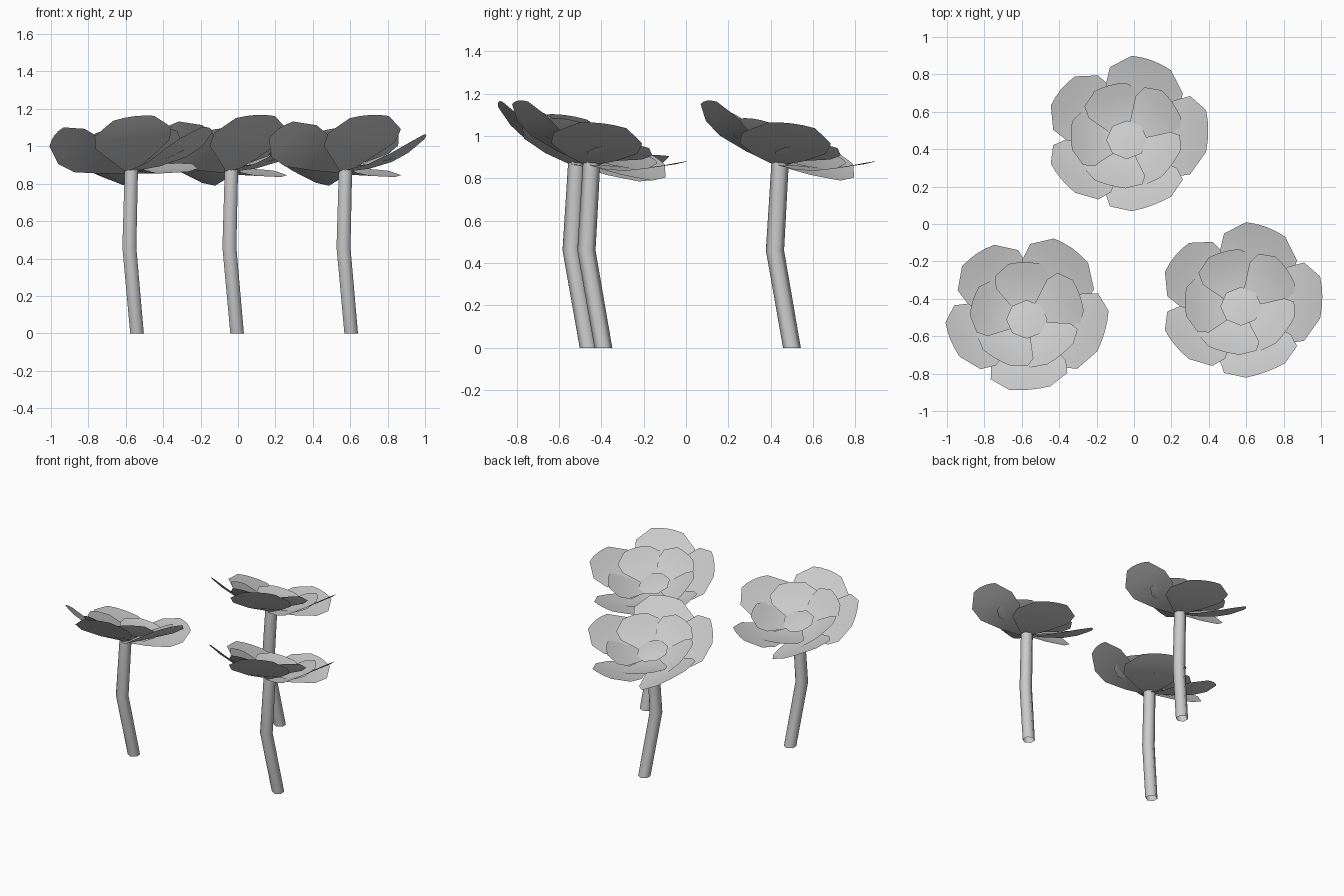
import bpy, math
from mathutils import Vector, Matrix

if "Cube" in bpy.data.objects:
    bpy.data.objects.remove(bpy.data.objects["Cube"])

TILT = math.radians(20.5)


def make_object(name, verts, faces, angle=50):
    me = bpy.data.meshes.new(name)
    me.from_pydata([tuple(v) for v in verts], [], faces)
    me.update()
    ob = bpy.data.objects.new(name, me)
    bpy.context.collection.objects.link(ob)
    bpy.ops.object.select_all(action='DESELECT')
    ob.select_set(True)
    bpy.context.view_layer.objects.active = ob
    bpy.ops.object.shade_smooth_by_angle(angle=math.radians(angle))
    return ob


def petal_ring(name, head, phase, scale, wide, lift, twist):
    # five overlapping petals, each twisted slightly so one edge tucks under its neighbour;
    # petals on the right-hand side stand up a little more
    rows = [(0.0, 0.03), (0.13, 0.11), (0.25, 0.2), (0.35, 0.205), (0.435, 0.11)]
    cols = (-1, -0.5, 0, 0.5, 1)
    verts, faces = [], []
    for k in range(5):
        ang = math.radians(phase + 72 * k)
        side = max(0.0, math.cos(ang))
        spin = Matrix.Rotation(ang, 4, 'Z')
        start = len(verts)
        for r, w in rows:
            for u in cols:
                v = u * w * wide
                rr = r - 0.012 * u * u * (r > 0.3)
                z = 0.1 * rr + (0.55 + 0.3 * side) * rr * rr + (twist + 0.1 * side) * v
                p = spin @ Vector((rr * scale, v * scale, z * scale + lift))
                verts.append(head @ p)
        n = len(cols)
        for i in range(len(rows) - 1):
            for j in range(n - 1):
                a = start + i * n + j
                faces.append((a, a + n, a + n + 1, a + 1))
    make_object(name, verts, faces)


def flower_centre(name, head):
    # low, nearly flat dome covering the petal roots
    verts, faces, n = [], [], 8
    for r, z in ((0.03, 0.0), (0.11, 0.06), (0.06, 0.066)):
        for i in range(n):
            a = 2 * math.pi * i / n
            verts.append(head @ Vector((r * math.cos(a), r * math.sin(a), z)))
    verts.append(head @ Vector((0, 0, 0.068)))
    for k in range(2):
        for i in range(n):
            j = (i + 1) % n
            faces.append((k * n + i, k * n + j, (k + 1) * n + j, (k + 1) * n + i))
    faces += [(2 * n + i, 2 * n + (i + 1) % n, 3 * n) for i in range(n)]
    faces.append(tuple(reversed(range(n))))
    make_object(name, verts, faces)


def stem(name, x, y):
    # six-sided bent stalk, open at the foot
    path = [(0.033, 0.055, 0, 0.042), (-0.008, -0.025, 0.46, 0.043), (0.003, 0, 0.885, 0.041)]
    verts, faces, n = [], [], 6
    for px, py, z, r in path:
        for i in range(n):
            a = math.pi / 2 + 2 * math.pi * i / n
            verts.append((x + px + r * math.cos(a), y + py + r * math.sin(a), z))
    for k in range(2):
        for i in range(n):
            j = (i + 1) % n
            faces.append((k * n + i, k * n + j, (k + 1) * n + j, (k + 1) * n + i))
    make_object(name, verts, faces, 70)


# three flowers: stem top position and petal phase
flowers = [("right", 0.572, -0.445, 0), ("back", -0.038, 0.445, 0), ("left", -0.573, -0.515, 56)]
for tag, x, y, phase in flowers:
    head = Matrix.Translation((x, y - 0.016, 0.868)) @ Matrix.Rotation(-TILT, 4, 'X')
    stem("stem_" + tag, x, y)
    petal_ring("outer_petals_" + tag, head, phase, 1.0, 1.0, 0.0, 0.14)
    petal_ring("inner_petals_" + tag, head, phase + 36, 0.69, 1.15, 0.028, 0.1)
    flower_centre("flower_centre_" + tag, head)
